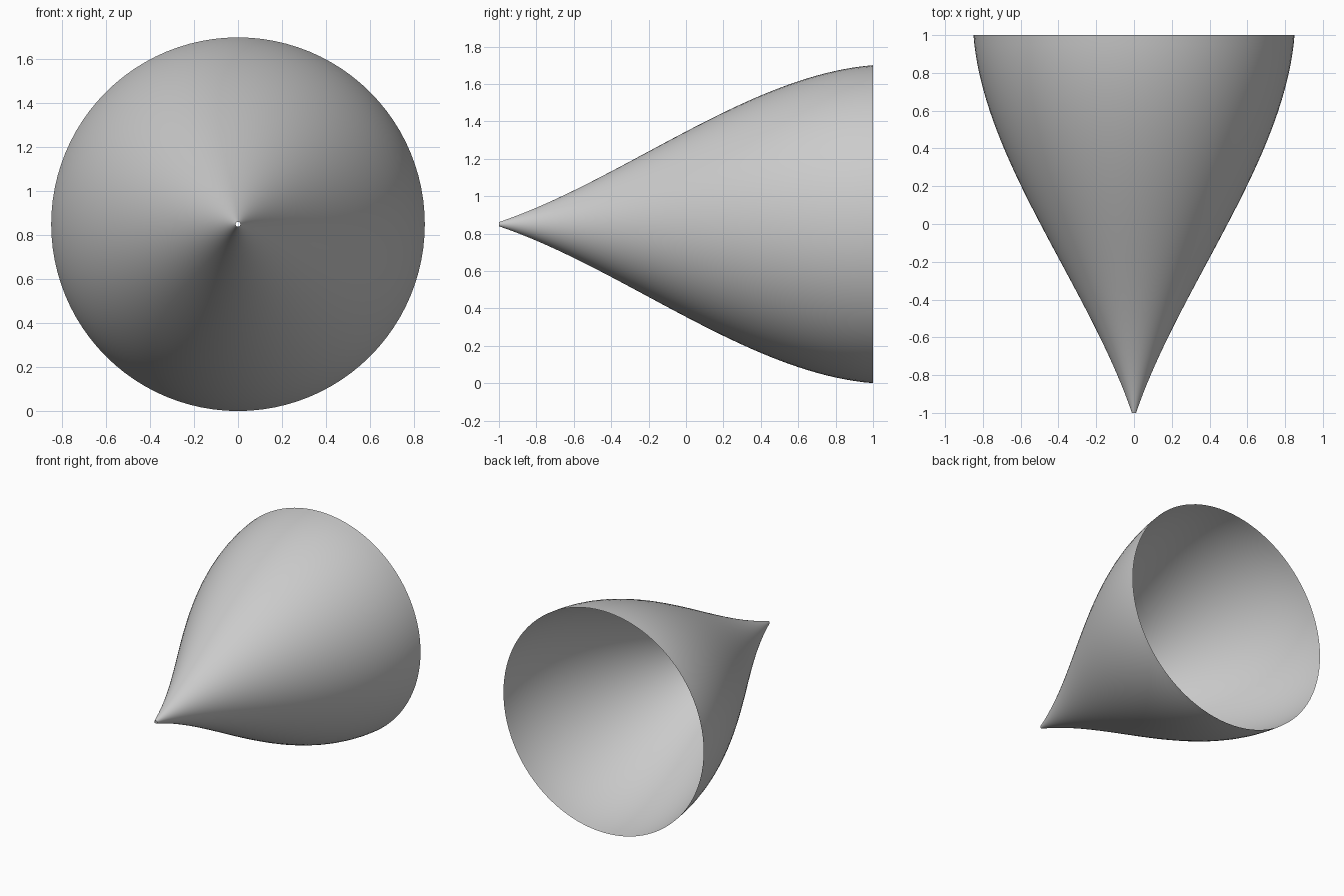
import bpy, bmesh, math

if "Cube" in bpy.data.objects:
    bpy.data.objects.remove(bpy.data.objects["Cube"])

SEGMENTS, RINGS = 96, 40
CENTRE_Z = 0.85
R_TIP, R_MOUTH = 0.011, 0.85
SLOPE_TIP, SLOPE_MOUTH = 0.68, 0.16


def radius(t):
    # S-shaped flare: Hermite curve from the tip (t=0) to the mouth (t=1)
    return ((2*t**3 - 3*t**2 + 1) * R_TIP + (t**3 - 2*t**2 + t) * SLOPE_TIP
            + (3*t**2 - 2*t**3) * R_MOUTH + (t**3 - t**2) * SLOPE_MOUTH)


# Open flared cone around the y axis, with a pinhole at the tip
bm = bmesh.new()
rings = []
for i in range(RINGS + 1):
    t = i / RINGS
    r = radius(t)
    rings.append([bm.verts.new((r * math.cos(a), 2 * t - 1, CENTRE_Z + r * math.sin(a)))
                  for a in (2 * math.pi * j / SEGMENTS for j in range(SEGMENTS))])
for a, b in zip(rings, rings[1:]):
    for j in range(SEGMENTS):
        k = (j + 1) % SEGMENTS
        bm.faces.new((a[j], a[k], b[k], b[j])).smooth = True
bm.normal_update()
# Normals point away from the axis
f = bm.faces[:][SEGMENTS * 20]
c = f.calc_center_median()
if f.normal.x * c.x + f.normal.z * (c.z - CENTRE_Z) < 0:
    bmesh.ops.reverse_faces(bm, faces=bm.faces[:])

mesh = bpy.data.meshes.new("flared_cone")
bm.to_mesh(mesh)
bm.free()
bpy.context.collection.objects.link(bpy.data.objects.new("flared_cone", mesh))
